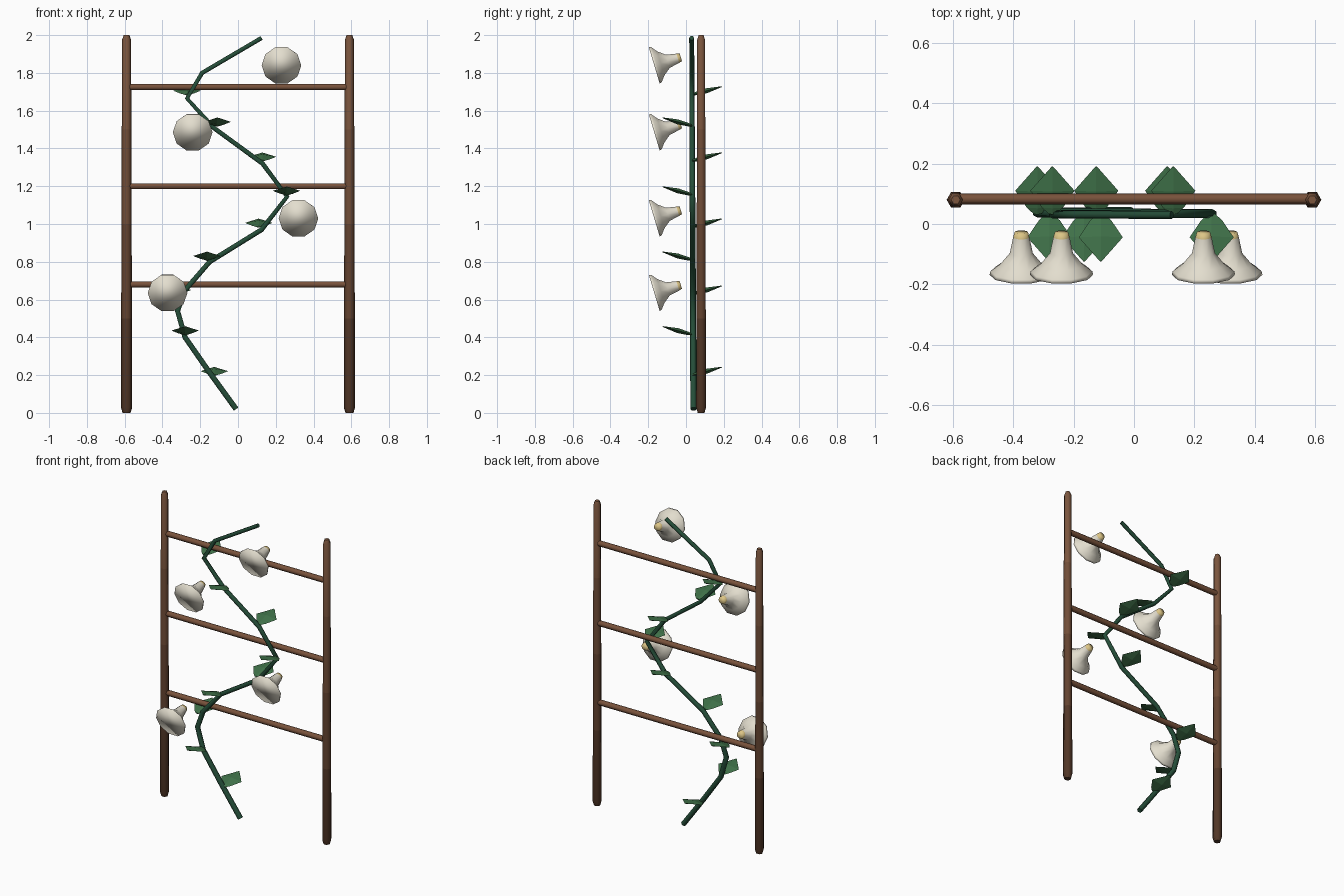
import bpy, bmesh, math
from mathutils import Matrix, Vector

cube = bpy.data.objects.get("Cube")
if cube:
    bpy.data.objects.remove(cube, do_unlink=True)


def make_material(name, rgb):
    m = bpy.data.materials.new(name)
    m.use_nodes = True
    color = (*rgb, 1.0)
    m.diffuse_color = color
    m.node_tree.nodes["Principled BSDF"].inputs["Base Color"].default_value = color
    return m


wood = [make_material("wood dark", (0.085, 0.038, 0.02)),
        make_material("wood deep", (0.125, 0.056, 0.029)),
        make_material("wood mid", (0.165, 0.075, 0.039)),
        make_material("wood light", (0.2, 0.092, 0.048))]
rung_wood = make_material("rung wood", (0.19, 0.085, 0.044))
stem_green = make_material("stem green", (0.018, 0.075, 0.04))
leaf_green = make_material("leaf green", (0.05, 0.165, 0.066))
petal = make_material("petal cream", (0.77, 0.73, 0.62))
throat = make_material("flower base yellow", (0.72, 0.56, 0.24))


def loft(name, rings, sides, matrix, materials, smooth=None, rule=None):
    """Skin elliptical rings (distance, width, height) stacked along local z."""
    bm = bmesh.new()
    loops = []
    for t, rx, ry in rings:
        angles = [2 * math.pi * i / sides for i in range(sides)]
        loops.append([bm.verts.new((rx * math.cos(a), ry * math.sin(a), t)) for a in angles])
    for low, high in zip(loops, loops[1:]):
        for i in range(sides):
            j = (i + 1) % sides
            bm.faces.new((low[i], low[j], high[j], high[i]))
    bm.faces.new(loops[0][::-1])
    bm.faces.new(loops[-1])
    for f in bm.faces:
        f.material_index = rule(f.calc_center_median().z) if rule else 0
    mesh = bpy.data.meshes.new(name)
    bm.to_mesh(mesh)
    bm.free()
    for m in materials:
        mesh.materials.append(m)
    obj = bpy.data.objects.new(name, mesh)
    bpy.context.collection.objects.link(obj)
    obj.matrix_world = matrix
    if smooth:
        bpy.ops.object.select_all(action="DESELECT")
        obj.select_set(True)
        bpy.context.view_layer.objects.active = obj
        bpy.ops.object.shade_smooth_by_angle(angle=math.radians(smooth))
    return obj


def frame(origin, direction):
    """Local z along direction, local x kept level."""
    z = Vector(direction).normalized()
    x = Vector((0, 0, 1)).cross(z).normalized()
    m = Matrix((x, z.cross(x), z)).transposed().to_4x4()
    return Matrix.Translation(origin) @ m


# Trellis posts: tapered, darker towards the ground
post_rings = [(0, 0.021, 0.021), (0.03, 0.03, 0.03)]
post_rings += [(z, 0.03 - 0.003 * z, 0.03 - 0.003 * z) for z in (0.5, 1.0, 1.5, 1.975)]
post_rings.append((2.0, 0.015, 0.015))
for side, x in (("right", -0.59), ("left", 0.59)):
    loft(side + "_post", post_rings, 6, Matrix.Translation((x, 0.08, 0)), wood,
         smooth=65, rule=lambda z: min(3, int(z * 2)))

# Rungs
for label, z in (("lower", 0.68), ("middle", 1.2), ("upper", 1.725)):
    loft(label + "_rung", [(-0.59, 0.018, 0.018), (0.59, 0.018, 0.018)], 6,
         frame((0, 0.083, z), (1, 0, 0)), [rung_wood], smooth=65)

# Climbing stem
path = [(-0.01, 0.02), (-0.155, 0.22), (-0.28, 0.4), (-0.32, 0.54), (-0.28, 0.65),
        (-0.15, 0.8), (0.125, 0.97), (0.26, 1.145), (0.13, 1.32), (-0.13, 1.51),
        (-0.27, 1.665), (-0.19, 1.8), (0.125, 1.985)]
curve = bpy.data.curves.new("vine_stem", "CURVE")
curve.dimensions = "3D"
curve.bevel_depth = 0.017
curve.bevel_resolution = 1
curve.use_fill_caps = True
spline = curve.splines.new("POLY")
spline.points.add(len(path) - 1)
for p, (x, z) in zip(spline.points, path):
    p.co = (x, 0.04 - 0.005 * z, z, 1)
    p.radius = 1 - 0.12 * z
curve.materials.append(stem_green)
stem = bpy.data.objects.new("vine_stem", curve)
bpy.context.collection.objects.link(stem)

# Leaves: alternate behind and in front of the stem
leaf_rings = [(0, 0.012, 0.005), (0.022, 0.035, 0.009), (0.08, 0.073, 0.013), (0.162, 0.003, 0.002)]
leaf_spots = [(-0.125, 0.2), (-0.28, 0.415), (-0.32, 0.63), (-0.165, 0.81), (0.11, 0.985),
              (0.257, 1.155), (0.13, 1.335), (-0.11, 1.52), (-0.27, 1.685)]
for i, (x, z) in enumerate(leaf_spots):
    out = 1 if i % 2 == 0 else -1
    loft(f"leaf_{i + 1}", leaf_rings, 4, frame((x, 0.033, z), (0, out, 0.27)), [leaf_green])

# Trumpet flowers: mouths face forward and slightly down
flower_rings = [(t, r, r) for t, r in ((0, 0.105), (0.012, 0.102), (0.036, 0.07),
                                       (0.075, 0.038), (0.13, 0.027), (0.147, 0.022))]
for i, (x, z) in enumerate([(-0.373, 0.635), (0.32, 1.03), (-0.24, 1.485), (0.23, 1.84)]):
    loft(f"flower_{i + 1}", flower_rings, 10, frame((x, -0.168, z), (0, 0.957, 0.287)),
         [petal, throat], smooth=180, rule=lambda t: int(t > 0.13))
